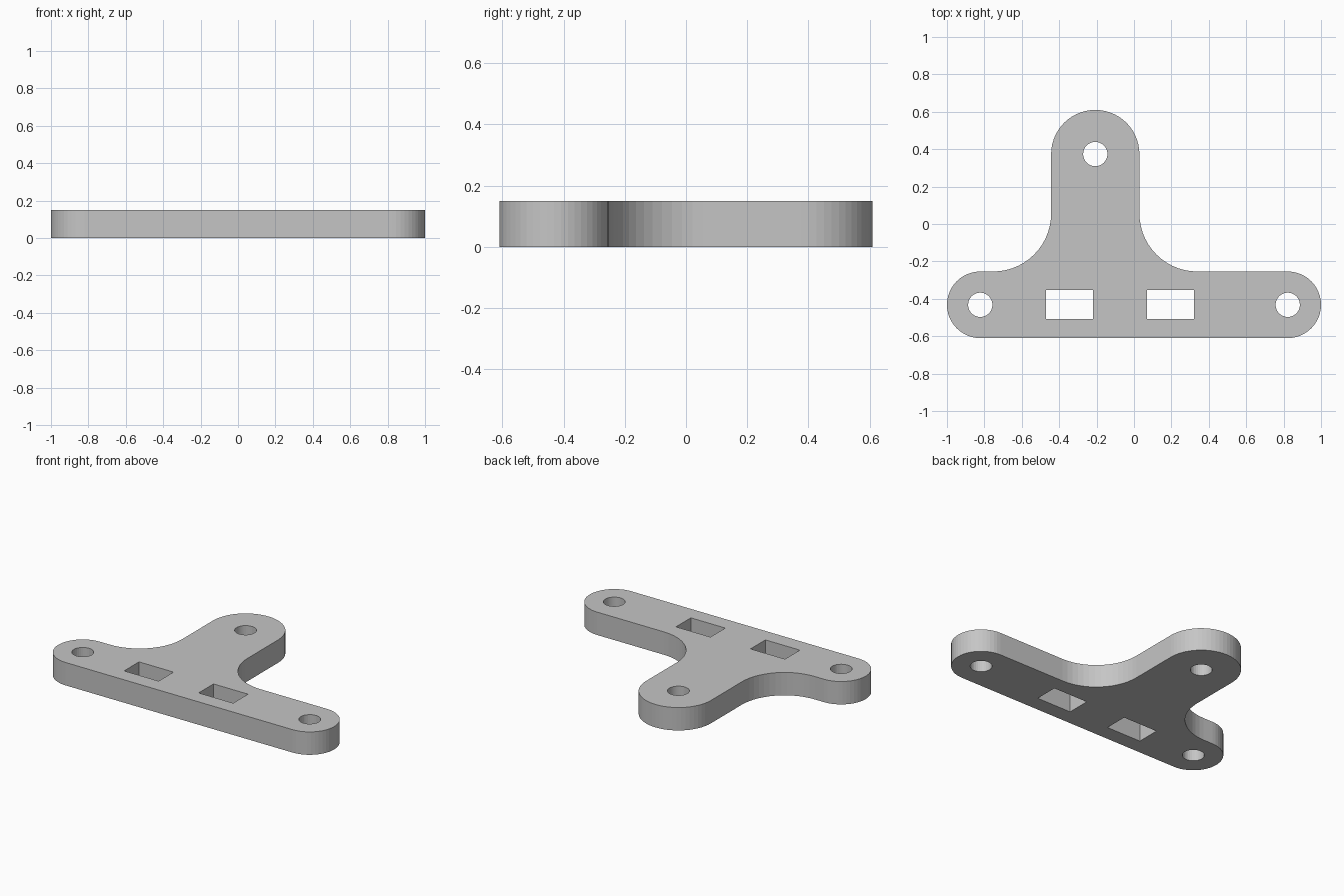
import bpy
import bmesh
from math import radians, cos, sin

cube = bpy.data.objects.get("Cube")
if cube:
    bpy.data.objects.remove(cube, do_unlink=True)

THICK = 0.15
BAR_X, BAR_Y, BAR_R = 0.822, -0.432, 0.178     # rounded ends of the long bar
ARM_X, ARM_Y, ARM_R = -0.207, 0.374, 0.236     # rounded tip of the upright arm
FILLET = 0.31
HOLE_R = 0.065


def arc(cx, cy, r, start, end, steps):
    angles = [radians(start + (end - start) * i / steps) for i in range(steps + 1)]
    return [(cx + r * cos(a), cy + r * sin(a)) for a in angles]


def circle(cx, cy):
    return arc(cx, cy, HOLE_R, 0, 360, 32)[:-1]


def slot(cx, cy, w, h):
    return [(cx + sx * w / 2, cy + sy * h / 2)
            for sx, sy in ((-1, -1), (1, -1), (1, 1), (-1, 1))]


# Outer outline, counter-clockwise from the bar's left end
fillet_y = BAR_Y + BAR_R + FILLET
reach = ARM_R + FILLET
outline = (arc(BAR_X, BAR_Y, BAR_R, -90, 90, 24)
           + arc(ARM_X + reach, fillet_y, FILLET, 270, 180, 14)
           + arc(ARM_X, ARM_Y, ARM_R, 0, 180, 28)
           + arc(ARM_X - reach, fillet_y, FILLET, 0, -90, 14)
           + arc(-BAR_X, BAR_Y, BAR_R, 90, 270, 24))

# Round bolt holes and rectangular slots
holes = [circle(-BAR_X, BAR_Y), circle(BAR_X, BAR_Y), circle(ARM_X, ARM_Y)]
slots = [slot(x, -0.43, 0.25, 0.154) for x in (-0.345, 0.195)]

# Extruded plate
curve = bpy.data.curves.new("bracket_profile", "CURVE")
curve.dimensions = "2D"
curve.fill_mode = "BOTH"
curve.extrude = THICK / 2
for loop in [outline] + holes + slots:
    spline = curve.splines.new("POLY")
    spline.points.add(len(loop) - 1)
    for point, (x, y) in zip(spline.points, loop):
        point.co = (x, y, 0, 1)
    spline.use_cyclic_u = True

profile = bpy.data.objects.new("bracket_profile", curve)
bpy.context.collection.objects.link(profile)
bpy.context.view_layer.update()
mesh = bpy.data.meshes.new_from_object(
    profile.evaluated_get(bpy.context.evaluated_depsgraph_get()))
bpy.data.objects.remove(profile, do_unlink=True)

# Weld caps to walls and rest the plate on the ground
bm = bmesh.new()
bm.from_mesh(mesh)
bmesh.ops.remove_doubles(bm, verts=bm.verts, dist=0.0005)
bmesh.ops.translate(bm, verts=bm.verts, vec=(0, 0, THICK / 2))
bmesh.ops.recalc_face_normals(bm, faces=bm.faces)
for face in bm.faces:
    face.smooth = False
    face.material_index = 0
bm.to_mesh(mesh)
bm.free()

# Plain grey finish
grey = bpy.data.materials.new("light_grey")
grey.use_nodes = True
colour = (0.56, 0.56, 0.56, 1)
grey.diffuse_color = colour
grey.node_tree.nodes["Principled BSDF"].inputs["Base Color"].default_value = colour
mesh.materials.clear()
mesh.materials.append(grey)

mesh.name = "bracket_plate"
plate = bpy.data.objects.new("bracket_plate", mesh)
bpy.context.collection.objects.link(plate)
